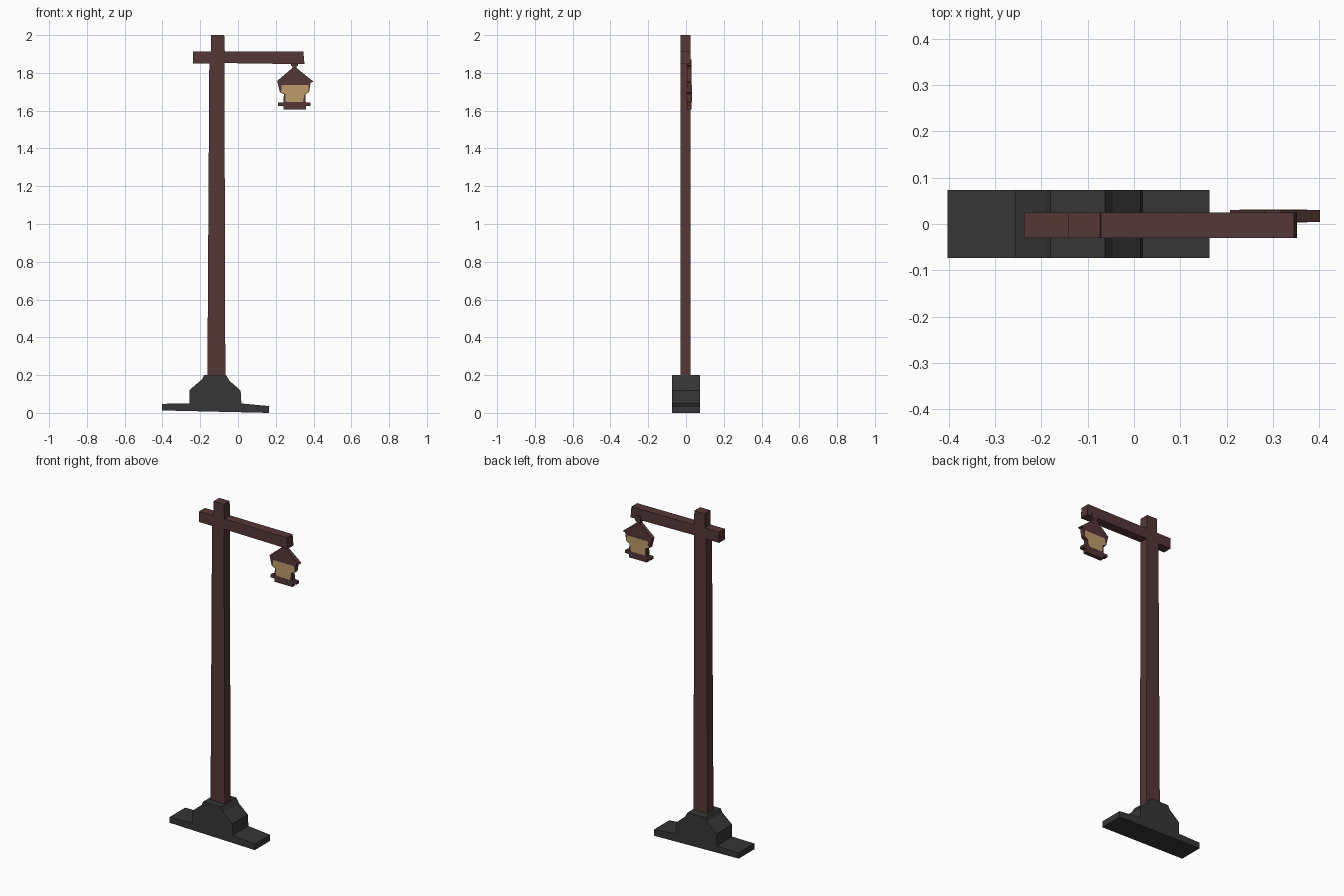
import bpy
import bmesh


def material(name, rgb):
    m = bpy.data.materials.new(name)
    m.diffuse_color = (*rgb, 1)
    return m


WOOD = material("dark red wood", (0.089, 0.038, 0.037))
STONE = material("charcoal stone", (0.037, 0.037, 0.037))
GLASS = material("warm lamp glass", (0.51, 0.33, 0.15))


def extrude_profile(name, points, y0, y1, mat):
    """Solid made from a front outline (x, z), running from y0 to y1."""
    bm = bmesh.new()
    face = bm.faces.new([bm.verts.new((x, y0, z)) for x, z in points])
    res = bmesh.ops.extrude_face_region(bm, geom=[face])
    for v in res["geom"]:
        if isinstance(v, bmesh.types.BMVert):
            v.co.y = y1
    bmesh.ops.recalc_face_normals(bm, faces=bm.faces)
    me = bpy.data.meshes.new(name)
    bm.to_mesh(me)
    bm.free()
    me.materials.append(mat)
    ob = bpy.data.objects.new(name, me)
    bpy.context.collection.objects.link(ob)
    return ob


# Stepped stone foot
extrude_profile("stone_base", [
    (-0.403, 0.013), (0.163, 0.0), (0.163, 0.036), (0.018, 0.05),
    (0.014, 0.118), (-0.045, 0.17), (-0.063, 0.2), (-0.18, 0.2),
    (-0.19, 0.178), (-0.256, 0.122), (-0.256, 0.05), (-0.403, 0.048),
], -0.0735, 0.0735, STONE)

# Tapered post and cross arm, one cut-out shape
extrude_profile("post_and_arm", [
    (-0.162, 0.2), (-0.067, 0.2), (-0.072, 1.852), (0.352, 1.846),
    (0.346, 1.912), (-0.07, 1.914), (-0.073, 2.0), (-0.143, 2.0),
    (-0.143, 1.914), (-0.238, 1.914), (-0.238, 1.85), (-0.152, 1.85),
], -0.03, 0.025, WOOD)

# Hanging lantern body with hook, roof, cage and foot
extrude_profile("lantern_frame", [
    (0.281, 1.87), (0.281, 1.838), (0.288, 1.834), (0.288, 1.826),
    (0.207, 1.757), (0.222, 1.697), (0.243, 1.688), (0.24, 1.642),
    (0.213, 1.642), (0.213, 1.626), (0.24, 1.624), (0.24, 1.606),
    (0.36, 1.606), (0.36, 1.624), (0.385, 1.626), (0.385, 1.642),
    (0.358, 1.645), (0.356, 1.688), (0.376, 1.697), (0.384, 1.749),
    (0.402, 1.752), (0.31, 1.826), (0.31, 1.834), (0.318, 1.838),
    (0.318, 1.87),
], 0.004, 0.03, WOOD)

# Glass panes on both faces of the lantern
pane = [(0.232, 1.736), (0.372, 1.736), (0.374, 1.697), (0.352, 1.688),
        (0.344, 1.645), (0.253, 1.645), (0.25, 1.688), (0.228, 1.697)]
for side, y0, y1 in (("front", 0.003, 0.006), ("back", 0.028, 0.031)):
    extrude_profile(side + "_glass_pane", pane, y0, y1, GLASS)
